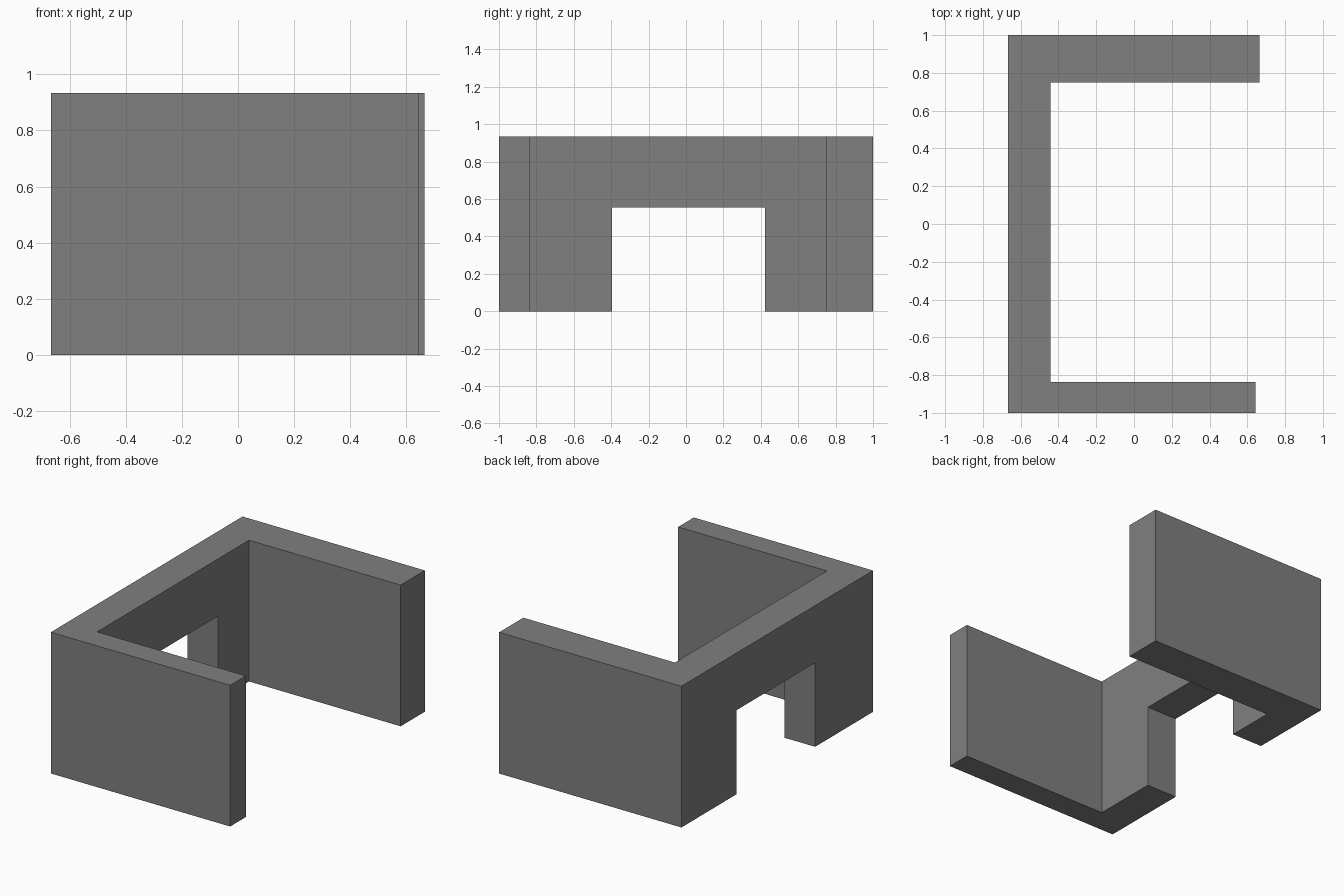
import bpy, bmesh

if "Cube" in bpy.data.objects:
    bpy.data.objects.remove(bpy.data.objects["Cube"])

HEIGHT = 0.933


def prism(name, outline, z0, z1):
    """Extrude a flat xy outline from z0 up to z1."""
    bm = bmesh.new()
    base = bm.faces.new([bm.verts.new((x, y, z0)) for x, y in outline])
    ext = bmesh.ops.extrude_face_region(bm, geom=[base])
    top = [v for v in ext["geom"] if isinstance(v, bmesh.types.BMVert)]
    bmesh.ops.translate(bm, verts=top, vec=(0, 0, z1 - z0))
    bmesh.ops.recalc_face_normals(bm, faces=bm.faces)
    mesh = bpy.data.meshes.new(name)
    bm.to_mesh(mesh)
    bm.free()
    obj = bpy.data.objects.new(name, mesh)
    bpy.context.collection.objects.link(obj)
    return obj


grey = bpy.data.materials.new("plain grey")
grey.diffuse_color = (0.214, 0.214, 0.214, 1)
grey.use_nodes = True
grey.node_tree.nodes["Principled BSDF"].inputs["Base Color"].default_value = grey.diffuse_color

# C-shaped wall: long left wall with a thin front wing and a thicker back wing
wall = prism("wall", [
    (-0.667, -1.0), (0.643, -1.0), (0.643, -0.837), (-0.443, -0.837),
    (-0.443, 0.748), (0.665, 0.748), (0.665, 1.0), (-0.667, 1.0),
], 0, HEIGHT)
wall.data.materials.append(grey)

# Doorway cut through the long wall
cutter = prism("doorway_cutter", [
    (-0.8, -0.395), (-0.3, -0.395), (-0.3, 0.423), (-0.8, 0.423),
], -0.2, 0.555)
cutter.data.materials.append(grey)
cutter.hide_render = True
cutter.hide_viewport = False

cut = wall.modifiers.new("doorway", 'BOOLEAN')
cut.operation = 'DIFFERENCE'
cut.solver = 'EXACT'
cut.object = cutter

# Apply the cut and drop the helper
bpy.context.view_layer.objects.active = wall
wall.select_set(True)
bpy.ops.object.modifier_apply(modifier=cut.name)
bpy.data.objects.remove(cutter, do_unlink=True)
